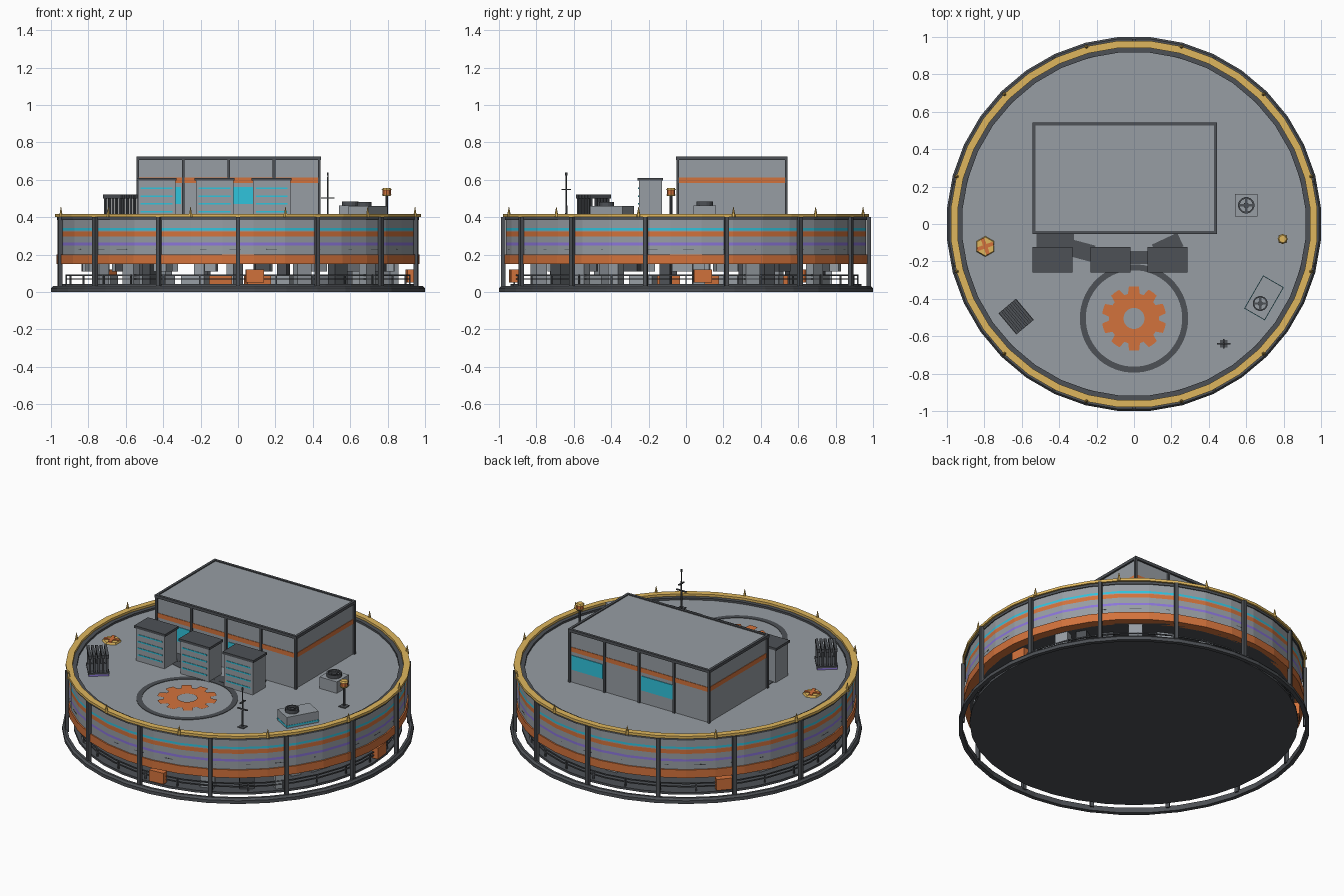
import bpy, bmesh, math, random
from math import sin, cos, pi, radians
from mathutils import Vector

random.seed(4)
if "Cube" in bpy.data.objects:
    bpy.data.objects.remove(bpy.data.objects["Cube"])


def material(name, r, g, b):
    m = bpy.data.materials.new(name)
    m.use_nodes = True
    m.diffuse_color = (r, g, b, 1)
    m.node_tree.nodes["Principled BSDF"].inputs["Base Color"].default_value = (r, g, b, 1)
    return m


GREY = material("panel grey", .31, .34, .37)
DARK = material("dark steel", .075, .082, .092)
ORANGE = material("orange", .65, .17, .045)
YELLOW = material("yellow", .74, .47, .11)
CYAN = material("cyan", .03, .55, .72)
PURPLE = material("purple", .26, .18, .7)


def finish(name, bm, mats):
    bmesh.ops.recalc_face_normals(bm, faces=bm.faces)
    me = bpy.data.meshes.new(name)
    bm.to_mesh(me)
    bm.free()
    for m in mats:
        me.materials.append(m)
    ob = bpy.data.objects.new(name, me)
    bpy.context.collection.objects.link(ob)
    return ob


def box(name, x, y, z, mat, turn=0):
    """Box from (min, max) ranges, turned about its own centre."""
    bm = bmesh.new()
    bmesh.ops.create_cube(bm, size=1)
    for v in bm.verts:
        v.co = Vector((v.co.x * (x[1] - x[0]), v.co.y * (y[1] - y[0]), v.co.z * (z[1] - z[0])))
    ob = finish(name, bm, [mat])
    ob.location = (sum(x) / 2, sum(y) / 2, sum(z) / 2)
    ob.rotation_euler.z = radians(turn)
    return ob


def block(name, x, y, w, d, z0, z1, mat, turn=0):
    return box(name, (x - w / 2, x + w / 2), (y - d / 2, y + d / 2), (z0, z1), mat, turn)


def radial(name, angle, r, w, d, z0, z1, mat):
    """Box facing outwards at an angle counted from the front."""
    a = radians(angle)
    return block(name, r * sin(a), -r * cos(a), w, d, z0, z1, mat, angle)


def cone(name, x, y, z0, z1, r0, r1, mat, sides=12):
    bm = bmesh.new()
    bmesh.ops.create_cone(bm, cap_ends=True, segments=sides, radius1=r0, radius2=r1, depth=z1 - z0)
    ob = finish(name, bm, [mat])
    ob.location = (x, y, (z0 + z1) / 2)
    return ob


def lathe(name, profile, mats, indices, at=(0, 0), sides=36):
    """Spin a closed (radius, height) profile; each segment has its own material index."""
    bm = bmesh.new()
    rings = [[bm.verts.new((at[0] + r * cos(2 * pi * (k + .5) / sides),
                            at[1] + r * sin(2 * pi * (k + .5) / sides), z))
              for k in range(sides)] for r, z in profile]
    for i, a in enumerate(rings):
        b = rings[(i + 1) % len(rings)]
        for k in range(sides):
            n = (k + 1) % sides
            bm.faces.new((a[k], a[n], b[n], b[k])).material_index = indices[i % len(indices)]
    return finish(name, bm, mats)


def hoop(name, r0, r1, z0, z1, mat, at=(0, 0), sides=36):
    return lathe(name, [(r1, z0), (r1, z1), (r0, z1), (r0, z0)], [mat], [0], at, sides)


# Base hoop and ground floor
lathe("base_hoop", [(1.003, 0), (1.003, .02), (.993, .032), (.978, .032), (.978, 0)], [DARK], [0])
cone("ground_floor", 0, 0, .028, .042, .938, .938, DARK, 36)

# Striped outer wall
heights = [.2, .249, .264, .298, .323, .329, .341, .385]
lathe("outer_wall", [(.966, z) for z in heights] + [(.93, .385), (.93, .2)],
      [GREY, ORANGE, CYAN, PURPLE], [0, 3, 0, 1, 0, 2, 0, 0, 0, 0])
hoop("orange_skirt", .92, .974, .15, .2, ORANGE)
hoop("rim_underside", .92, .972, .385, .402, DARK)
hoop("yellow_rim", .945, .983, .4, .416, YELLOW)
hoop("deck_gutter", .89, .95, .37, .386, DARK)
deck = cone("deck", 0, 0, .36, .39, .925, .925, GREY, 24)
deck.rotation_euler.z = pi / 24
cone("lower_ceiling", 0, 0, .15, .165, .94, .94, DARK, 36)

# Outer posts, rim spikes and wall seams
for i in range(14):
    radial("outer_post", i * 360 / 14, .977, .022, .022, .02, .4, DARK)
for i in range(12):
    a = radians(15 + 30 * i)
    cone("rim_spike", .98 * sin(a), -.98 * cos(a), .4, .455, .012, .001, YELLOW, 6)
for i in range(28):
    radial("wall_seam", i * 360 / 28 + random.uniform(-2, 2), .961, .07, .004,
           .226, .23, DARK)

# Open lower level: rails, columns and machinery
for z in (.066, .086):
    for r in (.75, .915):
        hoop("lower_rail", r, r + .007, z, z + .007, DARK)
for i in range(28):
    radial("rail_post", i * 360 / 28, .918, .008, .008, .04, .094, DARK)
for i in range(18):
    a = i * 20 + random.uniform(-4, 4)
    radial("lower_column", a, random.choice((.6, .75, .86)), random.uniform(.04, .09), .06,
           .04, .155, GREY if i % 2 else DARK)
    radial("hanging_unit", a + 9, .8, random.uniform(.06, .12), .07, .11, .155,
           GREY if i % 3 else DARK)
for i in range(12):
    radial("machine", i * 30 + 12, .5 + .12 * (i % 3), .13, .09, .04, .09,
           ORANGE if i % 3 == 0 else GREY)
for a in (5.5, 95.5, 228.5):
    radial("orange_locker", a, .925, .095, .04, .05, .12, ORANGE)
for a in (51, 113, 140.5, 320):
    radial("grey_locker", a, .89, .08, .05, .04, .155, GREY)

# Main building with framing
X0, X1, Y0, Y1, TOP = -.535, .435, -.045, .535, .725
box("main_hall", (X0 + .003, X1 - .003), (Y0 + .003, Y1 - .003), (.38, TOP - .006), GREY)
box("hall_stripe", (X0, X1), (Y0, Y1), (.583, .611), ORANGE)
for y in (Y0, Y1):
    box("roof_edge_long", (X0 - .008, X1 + .008), (y - .008, y + .008), (TOP - .018, TOP), DARK)
    for i in range(5):
        x = X0 + (X1 - X0) * i / 4
        box("hall_pillar", (x - .007, x + .007), (y - .007, y + .007), (.38, TOP - .01), DARK)
for x in (X0, X1):
    box("roof_edge_short", (x - .008, x + .008), (Y0, Y1), (TOP - .018, TOP), DARK)
for i in range(4):
    x, y = X0 + .2425 * i, (Y0, Y1)[i % 2]
    box("hall_window", (x + .012, x + .23), (y - .001, y + .006) if y < 0 else (y - .006, y + .001),
        (.47, .56), CYAN)

# Three slim towers with lit window strips and cable trays behind
for x in (-.435, -.125, .18):
    block("tower", x, -.19, .2, .125, .38, .6, GREY)
    block("tower_cap", x, -.19, .214, .136, .595, .61, DARK)
    for k in range(4):
        block("tower_strip", x, -.2535, .17, .004, .425 + .042 * k, .433 + .042 * k, CYAN)
block("deck_tray_left", -.42, -.085, .2, .09, .385, .393, DARK)
block("deck_tray_link", -.29, -.14, .15, .09, .385, .392, DARK, -15)
block("deck_tray_middle", -.06, -.18, .3, .07, .385, .393, DARK)
block("deck_tray_right", .18, -.115, .15, .08, .385, .393, DARK, 25)

# Landing pad: ring and gear emblem
hoop("pad_ring", .258, .29, .387, .393, DARK, (0, -.505), 48)
bm = bmesh.new()
N = 80
inner, outer = [], []
for k in range(N):
    a = 2 * pi * (k + .5) / N
    r = .172 if k % 8 < 5 else .135
    outer.append(bm.verts.new((r * cos(a), r * sin(a), 0)))
    inner.append(bm.verts.new((.056 * cos(a), .056 * sin(a), 0)))
for k in range(N):
    n = (k + 1) % N
    bm.faces.new((inner[k], outer[k], outer[n], inner[n]))
gear = finish("pad_gear", bm, [ORANGE])
gear.location = (0, -.505, .394)
gear.rotation_euler.z = radians(7)


def fan(x, y, z, r):
    hoop("fan_shroud", r * .8, r, z, z + .022, DARK, (x, y), 16)
    cone("fan_well", x, y, z, z + .006, r * .85, r * .85, GREY, 16)
    for t in (0, 90):
        block("fan_blade", x, y, r * 1.7, r * .32, z, z + .014, DARK, t)
    cone("fan_hub", x, y, z, z + .018, r * .35, r * .35, DARK, 8)


# Rooftop air units
block("air_unit", .6, .1, .12, .12, .385, .462, GREY)
fan(.6, .1, .462, .044)
block("vent_box", .695, -.395, .124, .2, .385, .46, GREY, -30)
block("vent_box_trim", .695, -.395, .128, .204, .397, .408, CYAN, -30)
fan(.675, -.425, .46, .04)

# Beacon lamp
block("beacon_foot", .795, -.08, .045, .045, .385, .395, DARK)
cone("beacon_pole", .795, -.08, .39, .53, .007, .007, DARK, 8)
cone("beacon_collar", .795, -.08, .512, .522, .02, .026, YELLOW, 8)
cone("beacon_lamp", .795, -.08, .522, .546, .022, .022, ORANGE, 8)
cone("beacon_cap", .795, -.08, .546, .555, .027, .02, YELLOW, 8)

# Antenna mast
block("mast_foot", .48, -.64, .04, .04, .385, .395, DARK)
cone("mast", .48, -.64, .39, .635, .006, .003, DARK, 6)
block("mast_arm_low", .48, -.64, .07, .01, .5, .506, DARK)
block("mast_arm_high", .48, -.64, .01, .05, .545, .551, DARK)
cone("mast_tip", .48, -.64, .622, .638, .006, .006, DARK, 6)

# Battery rack
RX, RY = -.63, -.495
c, s = cos(radians(40)), sin(radians(40))
block("rack_base", RX, RY, .115, .14, .385, .402, PURPLE, 40)
block("rack_tray", RX, RY, .122, .148, .402, .412, DARK, 40)
for k in range(5):
    u = -.05 + .025 * k
    block("rack_fin", RX + u * c, RY + u * s, .016, .148, .5, .52, DARK, 40)
    for w in (-.06, .06):
        block("rack_leg", RX + u * c - w * s, RY + u * s + w * c, .012, .012, .41, .51, DARK, 40)

# Small parked craft
cone("craft_body", -.795, -.12, .388, .402, .056, .05, YELLOW, 6)
for t in (20, 110):
    block("craft_arm", -.795, -.12, .09, .02, .4, .408, ORANGE, t)
